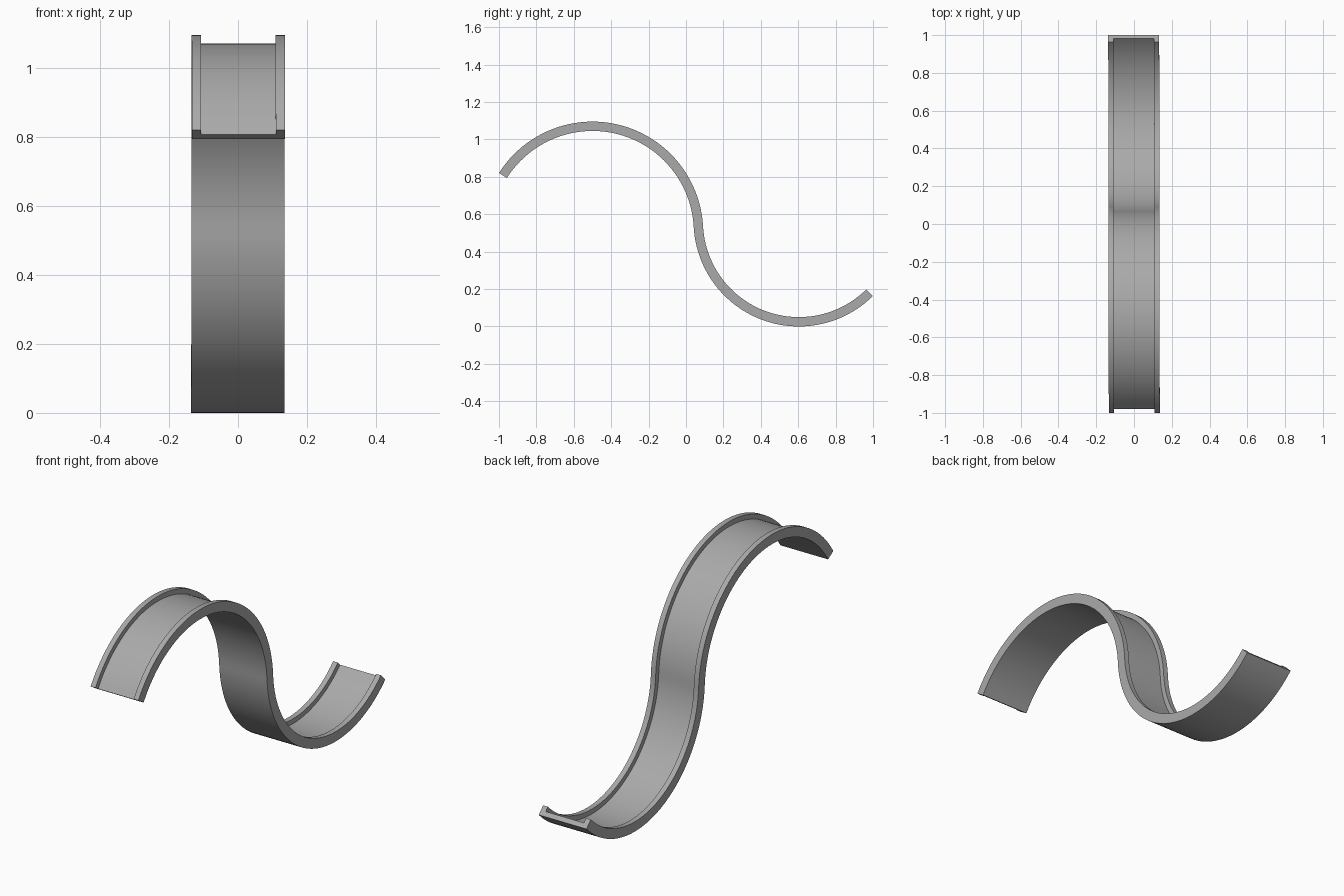
import bpy, bmesh
from math import cos, sin, radians
from mathutils import Vector

cube = bpy.data.objects.get("Cube")
if cube:
    bpy.data.objects.remove(cube, do_unlink=True)

HALF_W, LIP, HALF_T = 0.135, 0.027, 0.025
R1, R2 = 0.567, 0.538
STEPS = 48

grey = bpy.data.materials.new("mid grey")
grey.use_nodes = True
colour = (0.4, 0.4, 0.4, 1)
grey.diffuse_color = colour
grey.node_tree.nodes["Principled BSDF"].inputs["Base Color"].default_value = colour


def arc(centre, radius, start, end, side):
    """Points and lip-side normals along an arc in the y-z plane."""
    out = []
    for i in range(STEPS + 1):
        a = radians(start + (end - start) * i / STEPS)
        d = Vector((0, cos(a), sin(a)))
        out.append((centre + d * radius, d * side))
    return out


# S-shaped path: a crest and a trough that meet tangentially
JOIN = 3.1
crest = Vector((0, -0.5, 0.503))
join_dir = Vector((0, cos(radians(JOIN)), sin(radians(JOIN))))
trough = crest + join_dir * (R1 + R2)
path = arc(crest, R1, 147.6, JOIN, 1)
path += arc(trough, R2, 180 + JOIN, 314.7, -1)[1:]

# U-shaped channel section: (across, towards lips)
inner = HALF_W - LIP
right_half = [(HALF_W, -HALF_T), (HALF_W, HALF_T), (inner, HALF_T), (inner, 0)]
section = right_half + [(-x, h) for x, h in reversed(right_half)]

# Sweep the section along the path and cap both ends
bm = bmesh.new()
rings = []
for p, n in path:
    drift = -0.0015 * p.y
    rings.append([bm.verts.new(p + n * h + Vector((x + drift, 0, 0)))
                  for x, h in section])
for a, b in zip(rings, rings[1:]):
    for i in range(len(section)):
        j = (i + 1) % len(section)
        bm.faces.new((a[i], a[j], b[j], b[i]))
bm.faces.new(rings[0])
bm.faces.new(rings[-1])
bmesh.ops.recalc_face_normals(bm, faces=bm.faces)

mesh = bpy.data.meshes.new("curved_channel")
bm.to_mesh(mesh)
bm.free()
mesh.materials.append(grey)
channel = bpy.data.objects.new("curved_channel", mesh)
bpy.context.collection.objects.link(channel)

bpy.ops.object.select_all(action="DESELECT")
channel.select_set(True)
bpy.context.view_layer.objects.active = channel
bpy.ops.object.shade_smooth_by_angle(angle=radians(30))
